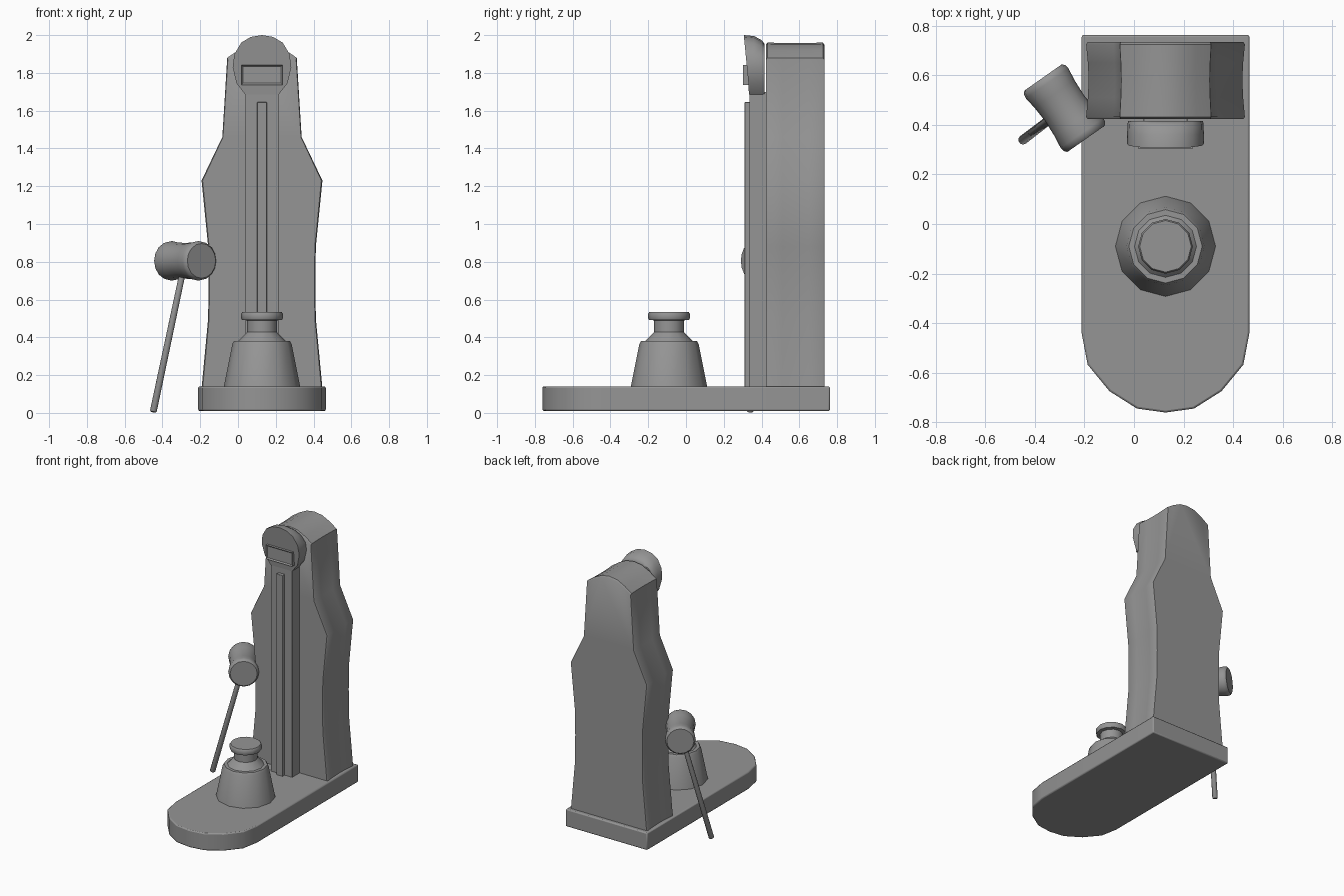
import bpy, bmesh, math
from mathutils import Vector

if "Cube" in bpy.data.objects:
    bpy.data.objects.remove(bpy.data.objects["Cube"])

CX = 0.127  # centre line of the machine

grey = bpy.data.materials.new("dark_grey")
grey.diffuse_color = (0.3, 0.3, 0.3, 1)
grey.use_nodes = True
grey.node_tree.nodes["Principled BSDF"].inputs["Base Color"].default_value = grey.diffuse_color


def finish(name, bm, bevel=0.0, angle=35):
    bmesh.ops.recalc_face_normals(bm, faces=bm.faces)
    me = bpy.data.meshes.new(name)
    bm.to_mesh(me)
    bm.free()
    me.materials.append(grey)
    ob = bpy.data.objects.new(name, me)
    bpy.context.collection.objects.link(ob)
    if bevel:
        m = ob.modifiers.new("Bevel", 'BEVEL')
        m.width, m.segments, m.limit_method = bevel, 2, 'ANGLE'
        m.angle_limit = math.radians(50)
    bpy.ops.object.select_all(action='DESELECT')
    bpy.context.view_layer.objects.active = ob
    ob.select_set(True)
    bpy.ops.object.shade_smooth_by_angle(angle=math.radians(angle))
    return ob


def loft(name, rings, bevel=0.0, angle=35):
    bm = bmesh.new()
    loops = [[bm.verts.new(p) for p in r] for r in rings]
    n = len(loops[0])
    for a, b in zip(loops, loops[1:]):
        for i in range(n):
            j = (i + 1) % n
            bm.faces.new((a[i], a[j], b[j], b[i]))
    bm.faces.new(loops[0])
    bm.faces.new(loops[-1])
    return finish(name, bm, bevel, angle)


def box(name, x, y, z, bevel=0.0):
    return loft(name, [[(x[0], y[0], k), (x[1], y[0], k), (x[1], y[1], k), (x[0], y[1], k)]
                       for k in z], bevel)


def lathe(name, start, axis, profile, sides, angle=35):
    # profile: (radius, distance along axis)
    q = Vector(axis).to_track_quat('Z', 'Y')
    rings = [[Vector(start) + q @ Vector((r * math.cos(t), r * math.sin(t), d))
              for t in (2 * math.pi * i / sides for i in range(sides))]
             for r, d in profile]
    return loft(name, rings, 0, angle)


def mirrored(half):
    # closed outline from (half width, height) pairs, centre point last
    return [(CX + w, h) for w, h in half] + [(CX - w, h) for w, h in reversed(half) if w > 0]


# base slab: square back, rounded front
plan = mirrored([(0.338, 0.762), (0.338, -0.44), (0.314, -0.567), (0.226, -0.674),
                 (0.115, -0.744), (0, -0.76)])
loft("base", [[(x, y, z) for x, y in plan] for z in (0.01, 0.14)], 0.008, 44)

# tower: bottle-shaped outline with slightly hollow sides
half = [(0.32, 0.13), (0.285, 0.5), (0.283, 0.7), (0.285, 0.88), (0.32, 1.23),
        (0.21, 1.46), (0.184, 1.88), (0.125, 1.92), (0.065, 1.95), (0, 1.96)]
outline = mirrored(half)
rings = []
for y, s, dz in ((0.423, 0.982, 0.01), (0.432, 1, 0), (0.51, 0.978, 0.001), (0.58, 0.968, 0.001),
                 (0.65, 0.978, 0.001), (0.724, 1, 0), (0.733, 0.982, 0.01)):
    rings.append([(CX + (x - CX) * s, y, z - dz if z > 1.5 else z) for x, z in outline])
loft("tower", rings, 0, 46)

# score rail and central strip
box("rail", (CX - 0.088, CX + 0.088), (0.335, 0.43), (0.13, 1.70), 0.003)
box("rail_strip", (CX - 0.026, CX + 0.026), (0.31, 0.34), (0.13, 1.645), 0.003)

# bell plate: keyhole outline, leaning forward at the top
keyhole = mirrored([(0.088, 1.685), (0.135, 1.745), (0.155, 1.83), (0.146, 1.90),
                    (0.11, 1.96), (0.06, 1.99), (0, 2.0)])


def lean(z):
    return 0.333 - 0.027 * max(0, (z - 1.72) / 0.28)


loft("bell_plate", [[(CX + (x - CX) * s, y or lean(z), z - dz * max(0, z - 1.85) / 0.15)
                     for x, z in keyhole]
                    for y, s, dz in ((0, 1, 0), (0.36, 0.998, 0.005), (0.40, 0.99, 0.026),
                                     (0.415, 0.975, 0.045))], 0, 44)

# small framed plate with a recessed panel
bm = bmesh.new()
bmesh.ops.create_cube(bm, size=1)
for v in bm.verts:
    v.co = Vector((CX + v.co.x * 0.218, 0.323 + v.co.y * 0.04, 1.789 + v.co.z * 0.104))
bm.normal_update()
front = [f for f in bm.faces if f.normal.y < -0.9]
bmesh.ops.inset_region(bm, faces=front, thickness=0.012, depth=0)
bmesh.ops.translate(bm, verts=front[0].verts, vec=(0, 0.009, 0))
finish("display_frame", bm)

# striking puck
lathe("puck", (CX, -0.09, 0), (0, 0, 1),
      [(0.204, 0.13), (0.157, 0.365), (0.148, 0.38), (0.125, 0.38), (0.08, 0.427), (0.08, 0.49),
       (0.106, 0.492), (0.11, 0.5), (0.11, 0.525), (0.104, 0.535)], 12)

# mallet
head = Vector((-0.28, 0.467, 0.805))
axis = Vector((0.165, -0.235, 0)).normalized()
half_head = [(0.094, 0), (0.098, 0.07), (0.105, 0.122), (0.102, 0.14), (0.092, 0.151)]
lathe("mallet_head", head, axis,
      [(r, -t) for r, t in reversed(half_head[1:])] + half_head, 16)
foot = Vector((-0.449, 0.338, 0.005))
d = head - foot
lathe("mallet_handle", foot, d, [(0.014, 0), (0.019, 0.006), (0.017, d.length)], 10, 44)
